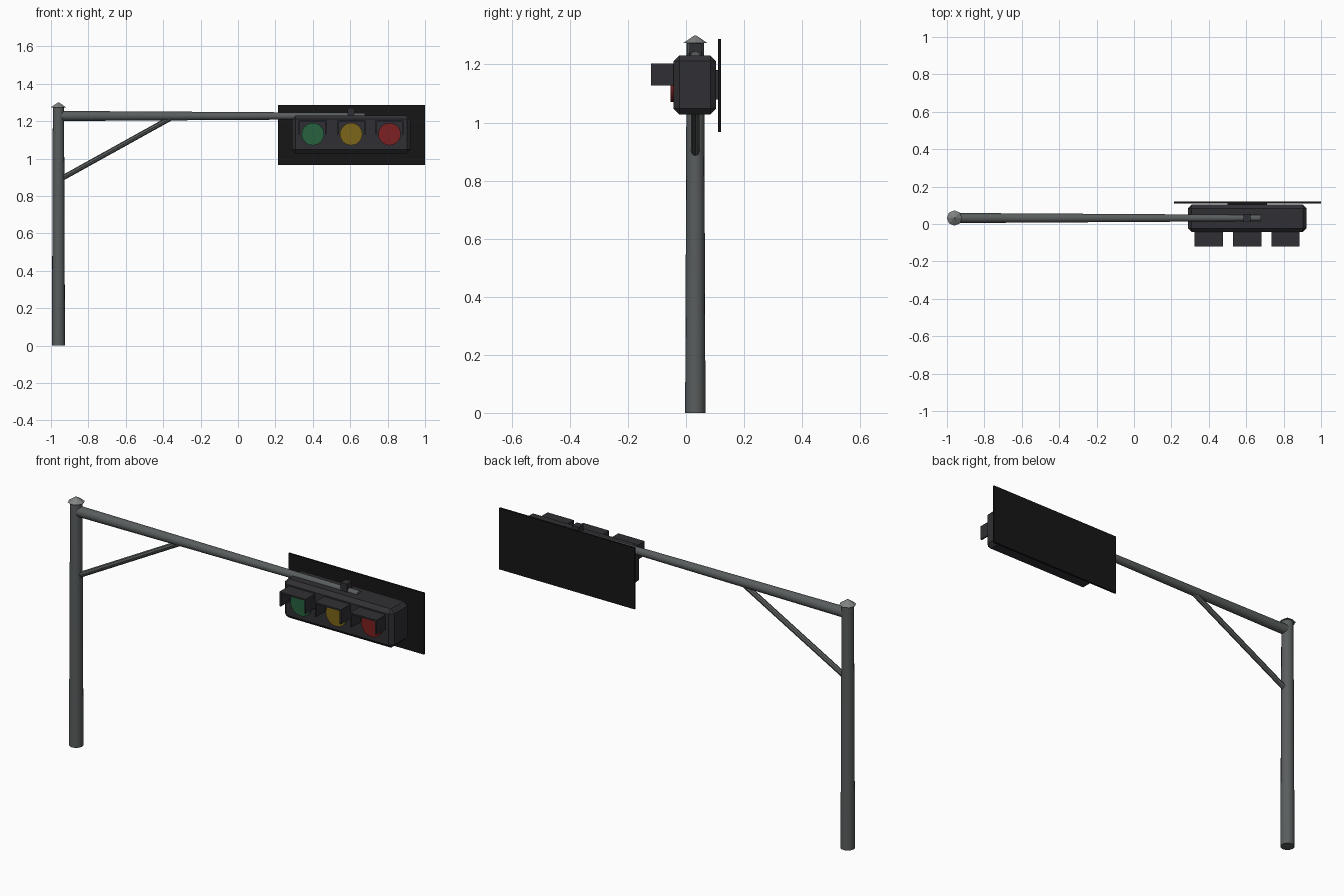
import bpy, bmesh, math
from mathutils import Vector

if "Cube" in bpy.data.objects:
    bpy.data.objects.remove(bpy.data.objects["Cube"])


def material(name, rgb):
    m = bpy.data.materials.new(name)
    m.diffuse_color = (*rgb, 1)
    m.use_nodes = True
    m.node_tree.nodes["Principled BSDF"].inputs["Base Color"].default_value = m.diffuse_color
    return m


STEEL = material("steel", (0.10, 0.11, 0.11))
CAP = material("cap_grey", (0.22, 0.23, 0.23))
HOUSING = material("housing_dark", (0.03, 0.03, 0.035))
BLACK = material("plate_black", (0.008, 0.008, 0.008))


def tube(name, a, b, r1, r2, mat, sides=16, smooth=True):
    """Tapered cylinder running from a to b."""
    a, b = Vector(a), Vector(b)
    d = b - a
    bpy.ops.mesh.primitive_cone_add(vertices=sides, radius1=r1, radius2=r2,
                                    depth=d.length, location=(a + b) / 2)
    o = bpy.context.object
    o.name = name
    o.rotation_euler = d.to_track_quat('Z', 'Y').to_euler()
    o.data.materials.append(mat)
    if smooth:
        bpy.ops.object.shade_smooth_by_angle(angle=math.radians(40))
    return o


def box(name, lo, hi, mat, bevel=0):
    """Box between two corners, with an optional chamfer."""
    lo, hi = Vector(lo), Vector(hi)
    bpy.ops.mesh.primitive_cube_add(size=1, location=(lo + hi) / 2)
    o = bpy.context.object
    o.name = name
    o.scale = hi - lo
    bpy.ops.object.transform_apply(location=False, rotation=False, scale=True)
    o.data.materials.append(mat)
    if bevel:
        m = o.modifiers.new("chamfer", 'BEVEL')
        m.width, m.segments = bevel, 1
    return o


def visor(name, cx):
    """Hood with a roof and two sides, open below and in front."""
    w, t, z0, z1 = 0.076, 0.008, 1.128, 1.204
    pts = [(-w, z0), (-w, z1), (w, z1), (w, z0),
           (w - t, z0), (w - t, z1 - t), (t - w, z1 - t), (t - w, z0)]
    bm = bmesh.new()
    f = bm.faces.new([bm.verts.new((cx + x, -0.12, z)) for x, z in pts])
    ext = bmesh.ops.extrude_face_region(bm, geom=[f])
    moved = [v for v in ext["geom"] if isinstance(v, bmesh.types.BMVert)]
    bmesh.ops.translate(bm, verts=moved, vec=(0, 0.085, 0))
    bmesh.ops.recalc_face_normals(bm, faces=bm.faces)
    me = bpy.data.meshes.new(name)
    bm.to_mesh(me)
    bm.free()
    o = bpy.data.objects.new(name, me)
    bpy.context.collection.objects.link(o)
    me.materials.append(HOUSING)


PX, PY, AZ = -0.96, 0.032, 1.228

# Pole and pointed cap
tube("pole", (PX, PY, 0), (PX, PY, 1.275), 0.035, 0.030, STEEL)
tube("pole_cap", (PX, PY, 1.274), (PX, PY, 1.30), 0.041, 0.003, CAP, 8, False)

# Tapered mast arm and diagonal brace
tube("mast_arm", (PX, PY, AZ), (0.68, PY, AZ), 0.027, 0.017, STEEL)
tube("brace", (-0.95, PY, 0.89), (-0.36, PY, 1.217), 0.014, 0.014, STEEL, 8)

# Signal housing, backplate and clamp
box("signal_housing", (0.288, -0.043, 1.028), (0.923, 0.104, 1.231), HOUSING, 0.02)
box("backplate", (0.215, 0.110, 0.967), (1.0, 0.120, 1.288), BLACK)
box("plate_mount", (0.50, 0.09, 1.08), (0.71, 0.112, 1.18), HOUSING)
box("arm_clamp", (0.586, 0.012, 1.20), (0.623, 0.054, 1.272), HOUSING)

# Lenses and visors
for colour, cx, rgb in (("green", 0.40, (0.02, 0.12, 0.05)),
                        ("amber", 0.605, (0.20, 0.13, 0.01)),
                        ("red", 0.81, (0.20, 0.015, 0.015))):
    tube(colour + "_lens", (cx, -0.03, 1.131), (cx, -0.053, 1.131), 0.06, 0.06,
         material(colour, rgb), 24)
    visor(colour + "_visor", cx)
